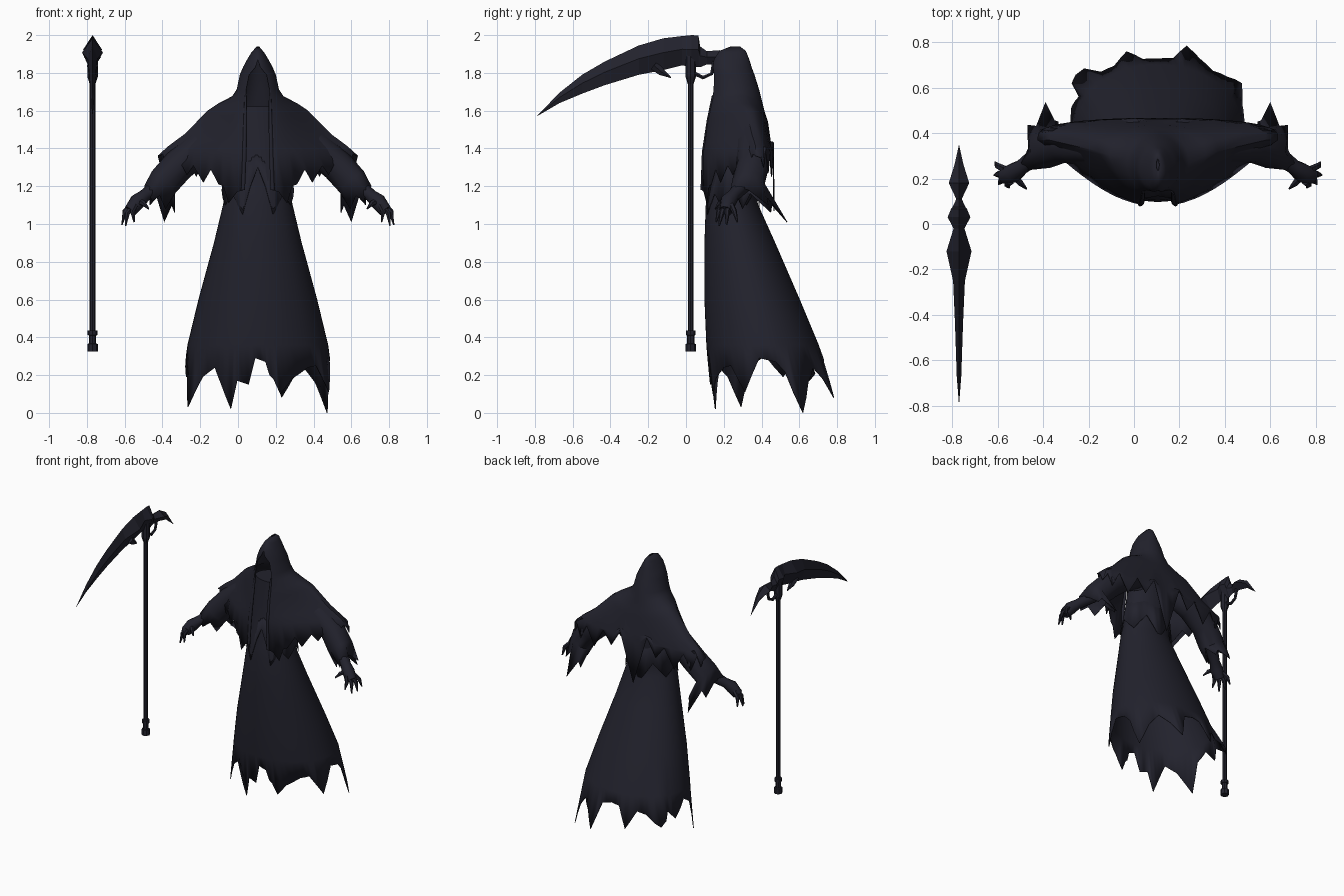
import bpy, bmesh
from math import sin, cos, asin, pi, radians
from mathutils import Vector

if "Cube" in bpy.data.objects:
    bpy.data.objects.remove(bpy.data.objects["Cube"], do_unlink=True)

CX = 0.105   # body centre line
SX = -0.77   # scythe plane


def material(name, color):
    m = bpy.data.materials.new(name)
    m.use_nodes = True
    m.diffuse_color = (*color, 1)
    bsdf = m.node_tree.nodes["Principled BSDF"]
    bsdf.inputs["Base Color"].default_value = (*color, 1)
    bsdf.inputs["Roughness"].default_value = 0.9
    return m


CLOTH = material("midnight cloth", (0.016, 0.016, 0.026))


def loft(name, rings, closed=True, start=False, end=False, smooth=True, thick=0):
    """Skin a list of equal rings with quads."""
    bm = bmesh.new()
    rows = [[bm.verts.new(p) for p in ring] for ring in rings]
    n = len(rows[0])
    for a, b in zip(rows, rows[1:]):
        for i in range(n if closed else n - 1):
            j = (i + 1) % n
            bm.faces.new((a[i], a[j], b[j], b[i]))
    if start:
        bm.faces.new(rows[0])
    if end:
        bm.faces.new(rows[-1])
    bmesh.ops.remove_doubles(bm, verts=bm.verts, dist=0.0002)
    bmesh.ops.recalc_face_normals(bm, faces=bm.faces)
    me = bpy.data.meshes.new(name)
    bm.to_mesh(me)
    bm.free()
    me.materials.append(CLOTH)
    if smooth:
        me.shade_smooth()
        me.set_sharp_from_angle(angle=radians(45))
    ob = bpy.data.objects.new(name, me)
    bpy.context.collection.objects.link(ob)
    if thick:
        mod = ob.modifiers.new("cloth thickness", "SOLIDIFY")
        mod.thickness = thick
        mod.offset = 0
    return ob


def around(deg, hw, yf, yw, yb, pf=1.0, pb=1.0):
    """Point on a body section: 0 degrees is the front, 90 is the left side."""
    a = radians(deg)
    c = cos(a)
    if c >= 0:
        y = yw - (yw - yf) * c ** pf
    else:
        y = yw + (yb - yw) * (-c) ** pb
    return CX + hw * sin(a), y


def tube_rings(points, radii, ref, n=8):
    pts = [Vector(p) for p in points]
    rings = []
    for i, p in enumerate(pts):
        d = (pts[min(i + 1, len(pts) - 1)] - pts[max(i - 1, 0)]).normalized()
        u = (ref - d * ref.dot(d)).normalized()
        v = u.cross(d)
        rings.append([p + radii[i] * (u * cos(2 * pi * k / n) + v * sin(2 * pi * k / n))
                      for k in range(n)])
    return rings


UP, BACK, SIDE = Vector((0, 0, 1)), Vector((0, 1, 0)), Vector((1, 0, 0))


def tube(name, points, radii, ref, n=8):
    return loft(name, tube_rings(points, radii, ref, n), start=True, end=True, smooth=False)


def with_midpoints(hem):
    """Add a halfway column between neighbouring hem points of a full turn."""
    out = []
    for (a, z), (b, w) in zip(hem, hem[1:] + [(hem[0][0] + 360, hem[0][1])]):
        out += [(a, z), ((a + b) / 2, (z + w) / 2)]
    return out


# Long robe with a torn hem, one corner flaring outwards
HEM = [(-2, .29), (6, .27), (9, .2), (12, .18), (17, .1), (27, .18), (43, .24), (53, .25),
       (68, .11), (84, .29), (100, .27), (108, .22), (119, 0), (130, .16), (141, .24),
       (152, .18), (162, .08), (170, .27), (181, .29), (190, .28), (200, .14), (210, .26),
       (220, .24), (234, .17), (244, .25), (254, .19), (270, .3), (285, .25), (297, .03),
       (312, .19), (324, .24), (331, .15), (340, .02), (344, .17), (353, .15)]
cols = with_midpoints(HEM)
BODY = [(1.62, .14, .19, .28, .38), (1.35, .165, .16, .27, .38), (1.17, .168, .12, .25, .365),
        (1.1, .182, .107, .25, .38), (.9, .23, .1, .29, .47), (.6, .312, .1, .36, .6),
        (.36, .37, .11, .42, .7)]
rings = [[(*around(a, *row), z) for a, _ in cols] for z, *row in BODY]
hem = []
for a, z in cols:
    k = (.36 - z) / .36
    flare = .05 if 226 < a < 240 else 0
    hem.append((*around(a, .37 + .05 * k + flare, .11 + .03 * k, .42, .7 + .13 * k + flare), z))
loft("robe", rings + [hem], start=True, thick=0.005)

# Tunic with long points over the waist
points = [(0, 1.3), (12, 1.2), (25, 1.05), (45, 1.16), (65, 1.1), (90, 1.18), (120, 1.1),
          (150, 1.2), (180, 1.06), (210, 1.2), (240, 1.1), (270, 1.18), (295, 1.1),
          (315, 1.16), (335, 1.05), (348, 1.2)]
cols = with_midpoints(points)
loft("tunic", [[(*around(a, .158, .17, .27, .37), 1.38) for a, _ in cols],
               [(*around(a, .19, .1 + (z - 1.05) * .1, .25, .39), z) for a, z in cols]],
     thick=0.004)

# Hood and shoulder cape in one cloth, open at the front
HALF = [(8, 1.18), (12, 1.17), (17, 1.11), (20, 1.2), (23, 1.21), (28, 1.29), (33, 1.22),
        (40, 1.31), (45, 1.26), (51, 1.33), (62, 1.29), (72, 1.37), (85, 1.36), (97, 1.35),
        (104, 1.3), (112, 1.38), (122, 1.27), (132, 1.38), (142, 1.25), (152, 1.39),
        (160, 1.3), (168, 1.43), (174, 1.25)]
cols = HALF + [(180, 1.07)] + [(360 - a, z) for a, z in reversed(HALF)]
# middle z, side z, opening, half width, front, widest, back, front and back roundness
CAPE = [(1.937, 1.937, 0, .006, .235, .26, .285, 1, 1),
        (1.915, 1.905, 0, .033, .18, .24, .315, 1, 1),
        (1.87, 1.865, 0, .057, .15, .24, .333, 1, 1),
        (1.83, 1.83, .012, .076, .142, .24, .345, 1, 1),
        (1.79, 1.79, .046, .093, .135, .25, .36, 1, 1),
        (1.71, 1.71, .062, .11, .125, .26, .385, 1, 1),
        (1.65, 1.675, .064, .135, .12, .28, .4, 1, 1),
        (1.59, 1.635, .065, .21, .112, .3, .415, 1.5, .8),
        (1.54, 1.6, .065, .262, .1, .32, .432, 2, .7),
        (1.42, 1.475, .066, .387, .088, .35, .448, 2.4, .6),
        (1.38, 1.41, .068, .475, .082, .37, .46, 2.5, .6)]
rings = []
for zm, zs, gap, hw, *sec in CAPE:
    first = asin(gap / hw) * 180 / pi
    ring = []
    for a, z in cols:
        b = 180 - (180 - a) * (180 - first) / 172
        s = sin(radians(b)) ** 2
        ring.append((*around(b, hw, *sec), max(zm + (zs - zm) * s, z + .005)))
    rings.append(ring)
rings.append([(*around(a, .53, .08, .37, .465, 2.5, .6), z) for a, z in cols])
loft("hooded_cape", rings, closed=False, thick=0.005)

# Paired parts
SLEEVE_HEM = [(.6, .27, 1.2), (.57, .33, 1.18), (.572, .435, 1.1), (.535, .43, 1.14),
              (.495, .535, 1.01), (.455, .455, 1.1), (.44, .45, 1.06), (.44, .34, 1.16),
              (.49, .3, 1.08), (.52, .27, 1.15), (.56, .24, 1.12), (.58, .235, 1.17)]
FINGER_TIPS = [(.715, .272, 1.01), (.72, .215, .995), (.7, .175, .99), (.655, .16, 1.01)]


def mirrored(rings, side):
    return [[(CX + side * p[0], p[1], p[2]) for p in ring] for ring in rings]


for side, label in ((1, "left"), (-1, "right")):
    # Wide torn sleeve
    sleeve = tube_rings([(.12, .34, 1.5), (.3, .35, 1.41), (.42, .355, 1.31), (.5, .33, 1.22)],
                        [.09, .085, .085, .085], UP, 12)
    loft(label + "_sleeve", mirrored(sleeve + [SLEEVE_HEM], side), thick=0.004)

    # Forearm and palm
    arm = tube_rings([(.42, .37, 1.3), (.52, .31, 1.21), (.6, .25, 1.15), (.635, .225, 1.12),
                      (.675, .21, 1.07)], [.045, .042, .034, .044, .036], UP, 10)
    loft(label + "_forearm", mirrored(arm, side), start=True, end=True)

    # Clawed fingers and thumb
    for i, (x, y, z) in enumerate(FINGER_TIPS):
        root = Vector((.672 - .008 * i, .24 - .018 * i, 1.1))
        tip = Vector((x, y, z))
        knuckle = root.lerp(tip, .5) + Vector((.012, 0, .012))
        finger = tube_rings([root, knuckle, tip], [.016, .014, .004], BACK, 6)
        loft(f"{label}_finger_{i + 1}", mirrored(finger, side), start=True, end=True)
    thumb = tube_rings([(.635, .215, 1.12), (.605, .18, 1.11), (.578, .155, 1.08)],
                       [.018, .015, .004], UP, 6)
    loft(label + "_thumb", mirrored(thumb, side), start=True, end=True)

    # Rolled lapel along the cape opening
    lapel = tube_rings([(.064, .143, 1.68), (.067, .12, 1.55), (.071, .096, 1.38),
                        (.078, .087, 1.18)], [.006, .01, .012, .01], BACK)
    loft(label + "_lapel", mirrored(lapel, side), start=True, end=True)

# Scythe shaft with end cap, ring and collar
SHAFT = [(.325, .028), (.365, .028), (.367, .019), (.41, .019), (.412, .026), (.435, .026),
         (.437, .015), (1.74, .015), (1.78, .028), (1.92, .028), (1.96, .018)]
tube("scythe_shaft", [(SX, .025, z) for z, _ in SHAFT], [r for _, r in SHAFT], BACK)

# Blade and rear beak: diamond sections given as y, top, bottom, half width
BLADE = [(-.785, 1.576, 1.573, .001), (-.67, 1.695, 1.64, .01), (-.55, 1.79, 1.69, .014),
         (-.43, 1.86, 1.735, .018), (-.25, 1.945, 1.79, .026), (-.12, 1.983, 1.815, .055),
         (-.02, 1.995, 1.84, .024), (.03, 2.0, 1.83, .05), (.066, 1.998, 1.83, .035),
         (.075, 1.94, 1.83, .028), (.11, 1.915, 1.845, .012), (.18, 1.92, 1.84, .045),
         (.26, 1.875, 1.82, .02), (.345, 1.756, 1.753, .001)]
rings = []
for y, top, low, w in BLADE:
    mid = low + (top - low) * .55
    rings.append([(SX, y, top), (SX + w, y, mid), (SX, y, low), (SX - w, y, mid)])
loft("scythe_blade", rings, start=True, end=True, smooth=False)

# Small barb in front of the shaft and curl behind it
tube("blade_barb", [(SX, -.17, 1.84), (SX, -.13, 1.805), (SX, -.08, 1.775)],
     [.03, .022, .003], SIDE, 6)
tube("rear_curl", [(SX, .04, 1.8), (SX, .09, 1.775), (SX, .135, 1.795), (SX, .15, 1.86)],
     [.012, .011, .01, .012], SIDE, 6)
